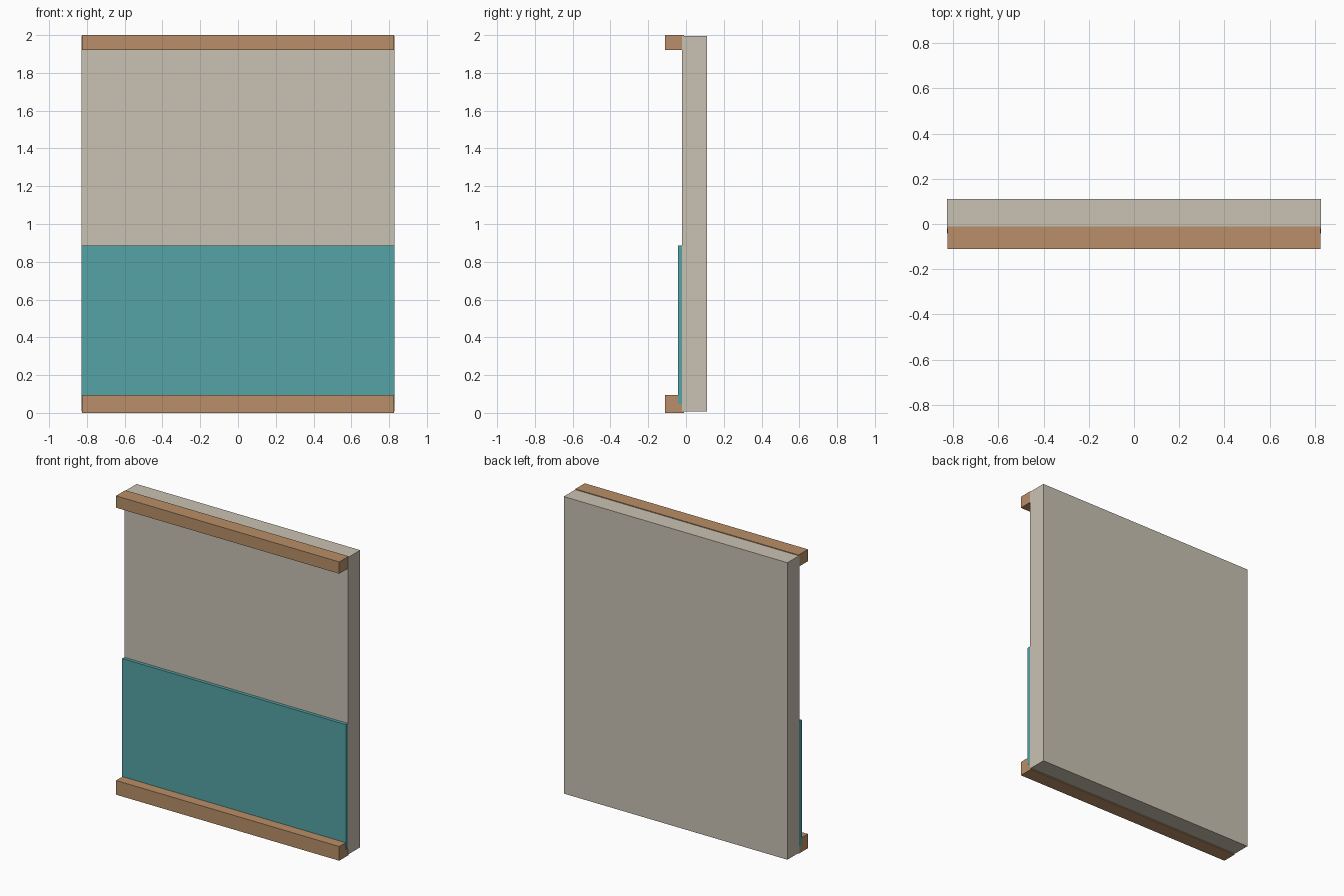
import bpy

if "Cube" in bpy.data.objects:
    bpy.data.objects.remove(bpy.data.objects["Cube"])


def material(name, rgb):
    # convert 0-255 sRGB to linear
    lin = [((c / 255 + 0.055) / 1.055) ** 2.4 for c in rgb]
    m = bpy.data.materials.new(name)
    m.diffuse_color = (*lin, 1)
    m.use_nodes = True
    m.node_tree.nodes["Principled BSDF"].inputs["Base Color"].default_value = m.diffuse_color
    return m


def box(name, half_x, y, z, mat):
    bpy.ops.mesh.primitive_cube_add(
        size=1, location=(0, (y[0] + y[1]) / 2, (z[0] + z[1]) / 2))
    ob = bpy.context.object
    ob.name = name
    ob.scale = (2 * half_x, y[1] - y[0], z[1] - z[0])
    bpy.ops.object.transform_apply(location=False, rotation=False, scale=True)
    ob.data.materials.append(mat)
    return ob


plaster = material("beige_plaster", (202, 194, 179))
teal = material("teal_paint", (86, 164, 166))
wood = material("light_wood", (185, 143, 104))

# main wall slab
box("wall", 0.828, (-0.02, 0.11), (0.007, 1.995), plaster)
# lower painted panel on the front
box("lower_panel", 0.828, (-0.042, -0.01), (0.047, 0.885), teal)
# trims along the top and bottom, slightly sunk into the wall
box("bottom_trim", 0.8265, (-0.11, -0.011), (0.0, 0.095), wood)
box("top_trim", 0.8265, (-0.11, -0.011), (1.921, 2.0), wood)
